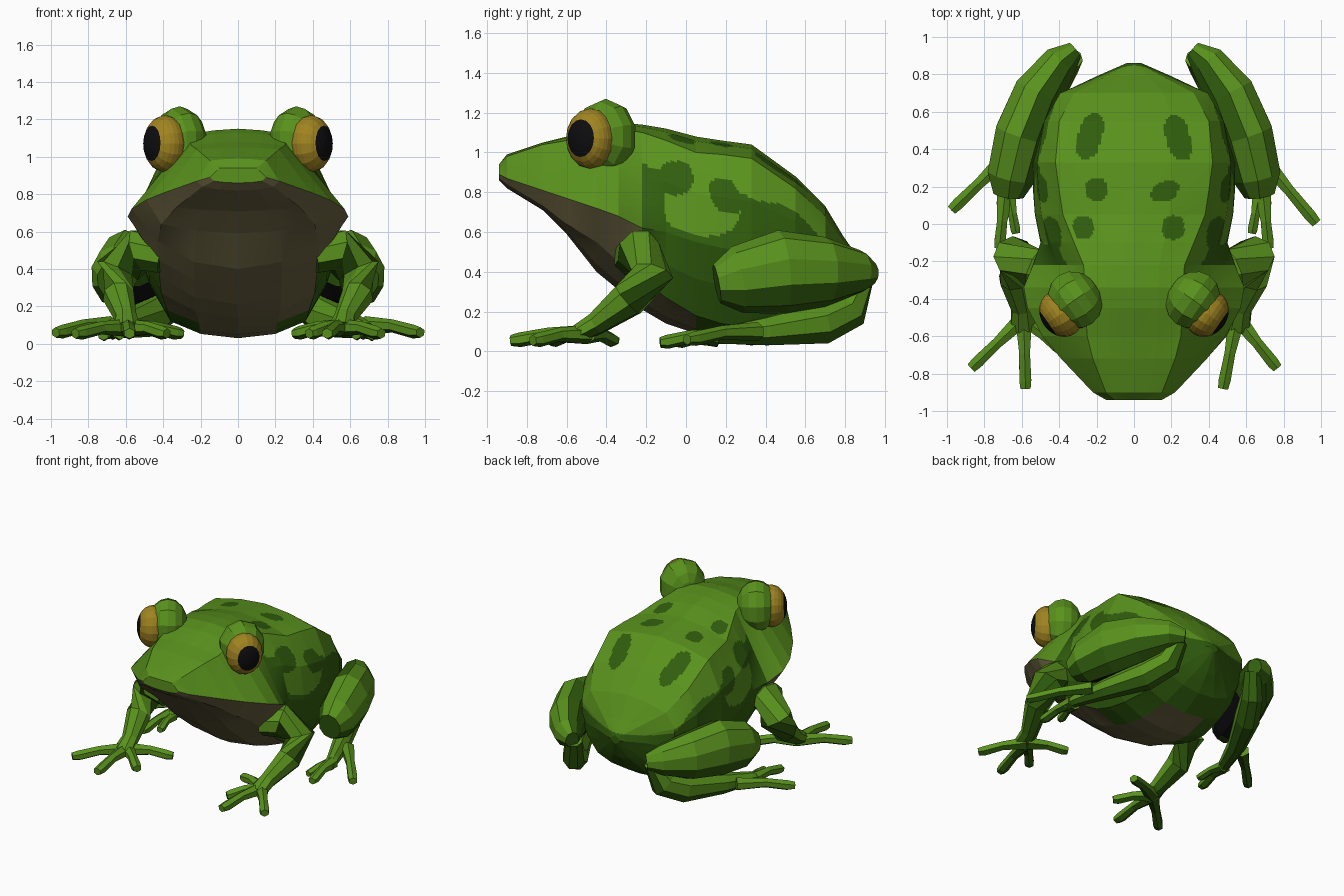
import bpy, bmesh, math
from mathutils import Vector, Matrix

cube = bpy.data.objects.get("Cube")
if cube:
    bpy.data.objects.remove(cube)


def material(name, rgb):
    m = bpy.data.materials.new(name)
    m.use_nodes = True
    m.diffuse_color = (*rgb, 1)
    m.node_tree.nodes["Principled BSDF"].inputs["Base Color"].default_value = (*rgb, 1)
    return m


LIGHT, DARK, BELLY, YELLOW, BLACK = range(5)
MATERIALS = [
    material("light green", (.1, .285, .012)),
    material("dark green", (.03, .11, .004)),
    material("belly brown", (.14, .118, .05)),
    material("eye yellow", (.35, .23, .015)),
    material("black", (.004, .004, .005)),
]


def finish(bm, name, rule=None):
    """Turn a bmesh into an object, colouring its faces by a rule."""
    bmesh.ops.recalc_face_normals(bm, faces=bm.faces[:])
    bm.normal_update()
    if rule:
        for f in bm.faces:
            f.material_index = rule(f)
    mesh = bpy.data.meshes.new(name)
    bm.to_mesh(mesh)
    bm.free()
    for m in MATERIALS:
        mesh.materials.append(m)
    ob = bpy.data.objects.new(name, mesh)
    bpy.context.collection.objects.link(ob)


def bridge(bm, rings):
    """Join consecutive closed rings of vertices with quads."""
    n = len(rings[0])
    return [[bm.faces.new((a[i], a[(i + 1) % n], b[(i + 1) % n], b[i])) for i in range(n)]
            for a, b in zip(rings, rings[1:])]


# Body and head: y, top z, back width, back edge z, widest x, its z, belly width, its z, bottom z
STATIONS = [
    (-.94, .94, .1, .94, .15, .89, .13, .87, .86),
    (-.9, .99, .15, .98, .22, .87, .19, .84, .82),
    (-.72, 1.05, .22, 1.04, .39, .81, .33, .73, .71),
    (-.6, 1.08, .25, 1.06, .49, .77, .41, .64, .59),
    (-.45, 1.13, .26, 1.1, .57, .72, .43, .55, .4),
    (-.34, 1.15, .26, 1.12, .59, .68, .43, .45, .31),
    (-.22, 1.14, .27, 1.1, .54, .62, .42, .36, .21),
    (-.1, 1.12, .32, 1.06, .5, .6, .41, .27, .14),
    (.05, 1.08, .38, 1, .53, .55, .38, .18, .09),
    (.18, 1.06, .4, .99, .54, .52, .37, .14, .05),
    (.33, 1.04, .42, .97, .54, .5, .36, .12, .03),
    (.55, .88, .4, .82, .48, .45, .32, .14, .07),
    (.7, .73, .32, .68, .39, .43, .26, .22, .16),
    (.79, .58, .15, .56, .2, .45, .13, .35, .28),
    (.86, .48, .02, .47, .04, .45, .02, .43, .42),
]


def section(y, zt, wt, ze, wm, zm, wb, zb, bottom):
    bulge = .04 if -.15 < y < .75 else 0
    half = [(0, zt), (wt / 2, zt * .7 + ze * .3), (wt, ze),
            ((wt + wm) / 2 + bulge, (ze + zm) / 2 + bulge / 2), (wm, zm),
            ((wm + wb) / 2 + bulge / 2, (zm + zb) / 2), (wb, zb),
            (wb * .55, zb * .25 + bottom * .75), (0, bottom)]
    return [(x, y, z) for x, z in half] + [(-x, y, z) for x, z in half[-2:0:-1]]


# Rounded spots: back (x, y, radii, slant) and flank (y, z, radii, slant)
BACK_SPOTS = [(-.235, .47, .065, .12, .2), (.235, .46, .065, .12, -.2), (-.2, .185, .06, .06, 0),
              (.165, .175, .07, .055, .4), (-.27, -.02, .055, .06, 0), (.21, -.02, .06, .065, 0)]
FLANK_SPOTS = [(-.05, .87, .085, .085, 0), (.2, .78, .075, .09, -.3)]
FLANK_LIGHT = [(.03, .74, .14, .14, 0), (.14, .68, .13, .1, .3)]


def inside(u, v, spots):
    return any(abs((u - a - s * (v - b)) / p) ** 2.5 + abs((v - b) / q) ** 2.5 < 1
               for a, b, p, q, s in spots)


def skin(f):
    if f.material_index == BELLY:
        return BELLY
    x, y, z = f.calc_center_median()
    if y < -.22:
        return LIGHT
    if f.normal.z > .3 and abs(x) < .36 and inside(x, y, BACK_SPOTS):
        return DARK
    if abs(x) > .36 and inside(y, z, FLANK_SPOTS):
        return DARK
    if inside(y, z, FLANK_LIGHT):
        return LIGHT
    edge = .82 - .6 * max(0, y - .3) + .035 * math.sin(15 * y)
    if y < -.1:
        edge += .12
    return DARK if z < edge else LIGHT


bm = bmesh.new()
rings = [[bm.verts.new(p) for p in section(*s)] for s in STATIONS]
for station, strip in zip(STATIONS, bridge(bm, rings)):
    y = station[0]
    first = 4 if y < -.3 else 6 if y < 0 else 7 if y < .4 else 8
    for i, f in enumerate(strip):
        if first <= i < 16 - first:
            f.material_index = BELLY
bmesh.ops.subdivide_edges(bm, edges=bm.edges[:], cuts=13, use_grid_fill=True)
bmesh.ops.holes_fill(bm, edges=[e for e in bm.edges if e.is_boundary], sides=0)
finish(bm, "body", skin)


def limb(name, side, path, rule, sides=8):
    """Faceted tube through (x, y, z, half width, half height) points."""
    bm = bmesh.new()
    pts = [Vector((p[0] * side, p[1], p[2])) for p in path]
    rings = []
    for i, p in enumerate(pts):
        t = (pts[min(i + 1, len(pts) - 1)] - pts[max(i - 1, 0)]).normalized()
        across = t.cross(Vector((0, 0, 1))).normalized()
        up = across.cross(t)
        w, h = path[i][3:]
        ring = []
        for k in range(sides):
            a = math.tau * (k + .5) / sides
            ring.append(bm.verts.new(p + across * w * math.cos(a) + up * h * math.sin(a)))
        rings.append(ring)
    bridge(bm, rings)
    bm.faces.new(rings[0])
    bm.faces.new(rings[-1])
    finish(bm, name, rule)


def limb_colour(f):
    return DARK if f.normal.z < -.15 else LIGHT


def digit(name, side, root, tip, r):
    """Finger or toe: slim, with a slightly swollen tip."""
    a, b = Vector(root), Vector(tip)
    mid = a.lerp(b, .5) + Vector((0, 0, .015))
    knob = a.lerp(b, .88)
    path = [(*a, r * 1.4, r * 1.3), (*mid, r * .9, r * .95), (*knob, r, r), (*b, r * .85, r * .75)]
    limb(name, side, path, limb_colour, 6)


def ellipsoid(name, centre, axis, radii, rule, segments, rows):
    """Ellipsoid whose pole points along an axis."""
    bm = bmesh.new()
    bmesh.ops.create_uvsphere(bm, u_segments=segments, v_segments=rows, radius=1)
    for f in bm.faces:
        f.material_index = rule(f)
    turn = Vector(axis).to_track_quat('Z', 'Y').to_matrix().to_4x4()
    bm.transform(Matrix.Translation(centre) @ turn @ Matrix.Diagonal((*radii, 1)))
    finish(bm, name)


def eye_colour(f):
    return BLACK if f.calc_center_median().normalized().z > .74 else YELLOW


for side, label in ((1, "left"), (-1, "right")):
    # Eye set in a raised, rimmed socket
    gaze = (.82 * side, -.57, .02)
    ellipsoid(label + "_eye_socket", (.315 * side, -.405, 1.08), gaze,
              (.165, .19, .14), lambda f: LIGHT, 10, 8)
    ellipsoid(label + "_eye", (.39 * side, -.48, 1.07), gaze,
              (.13, .152, .11), eye_colour, 16, 14)

    # Front leg; the left hand is turned further inward
    turn = .08 if side > 0 else 0
    limb(label + "_front_leg", side, [
        (.4, -.27, .47, .1, .1), (.53, -.24, .5, .115, .12), (.645, -.17, .39, .105, .12),
        (.64, -.29, .26, .085, .095), (.6 - turn / 3, -.45, .14, .06, .06),
        (.59 - turn / 2, -.56, .08, .075, .045)], limb_colour)
    for i, (x, y) in enumerate([(.87, -.77), (.58, -.88), (.38, -.68), (.3, -.36)]):
        if y < -.75:
            x -= turn * 1.3
        digit(f"{label}_finger_{i + 1}", side, (.59 - turn / 2, -.5, .085), (x, y, .055), .037)

    # Folded hind leg, black low down where it faces the body
    def thigh_colour(f):
        c = f.calc_center_median()
        if f.normal.x * side < -.35:
            return BLACK if f.normal.z < -.1 and c.y < .65 else DARK
        return limb_colour(f)

    limb(label + "_thigh", side, [
        (.67, .155, .34, .085, .1), (.655, .26, .36, .135, .17), (.6, .48, .4, .15, .21),
        (.51, .7, .4, .14, .175), (.39, .87, .4, .1, .11), (.315, .93, .39, .05, .06)],
        thigh_colour, 10)
    limb(label + "_shin", side, [
        (.33, .89, .37, .06, .055), (.38, .82, .21, .08, .105), (.46, .68, .14, .09, .11),
        (.6, .4, .1, .065, .075), (.68, .18, .08, .045, .045), (.7, .1, .06, .04, .03)],
        limb_colour)
    digit(label + "_outer_toe", side, (.68, .36, .1), (.975, .04 - .035 * side, .06), .037)
    digit(label + "_middle_toe", side, (.69, .16, .07), (.72, -.13, .045), .035)
    digit(label + "_inner_toe", side, (.67, .16, .06), (.63, -.05, .045), .03)
